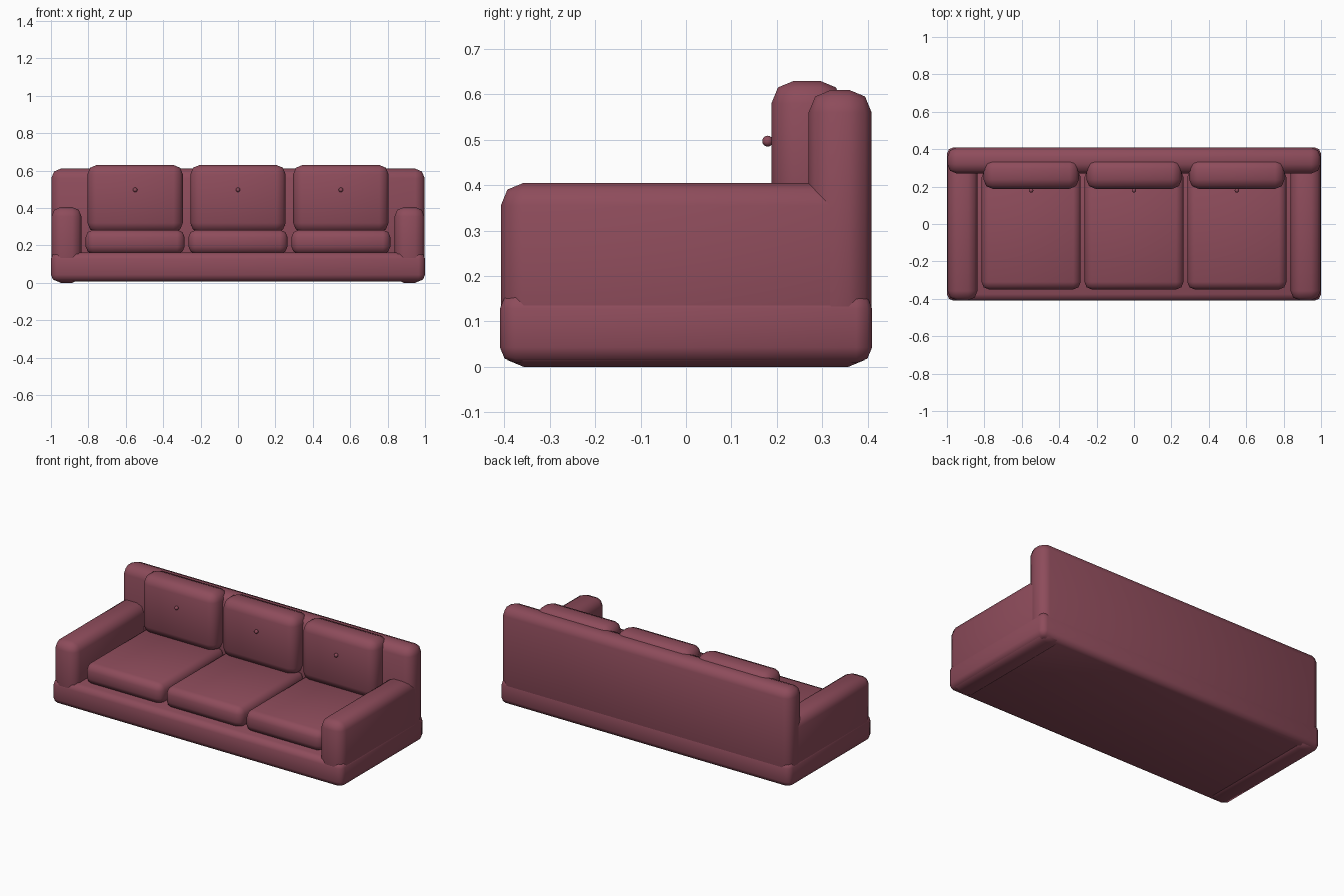
import bpy
import bmesh
from mathutils import Vector

cube = bpy.data.objects.get("Cube")
if cube:
    bpy.data.objects.remove(cube, do_unlink=True)

# One upholstery colour for the whole sofa
fabric = bpy.data.materials.new("plum fabric")
fabric.use_nodes = True
COLOUR = (0.27, 0.072, 0.105, 1)
fabric.diffuse_color = COLOUR
shader = fabric.node_tree.nodes["Principled BSDF"]
shader.inputs["Base Color"].default_value = COLOUR
shader.inputs["Roughness"].default_value = 0.8


def finish(name, bm):
    mesh = bpy.data.meshes.new(name)
    bm.to_mesh(mesh)
    bm.free()
    mesh.materials.append(fabric)
    for face in mesh.polygons:
        face.use_smooth = True
    obj = bpy.data.objects.new(name, mesh)
    bpy.context.collection.objects.link(obj)
    return obj


def padded_box(name, low, high, radius=0.05):
    """Box between two corners with softly rounded edges."""
    low, high = Vector(low), Vector(high)
    size, centre = high - low, (low + high) / 2
    bm = bmesh.new()
    bmesh.ops.create_cube(bm, size=1)
    for v in bm.verts:
        v.co = Vector(a * b for a, b in zip(v.co, size)) + centre
    bmesh.ops.bevel(bm, geom=bm.edges[:], offset=radius, segments=2,
                    profile=0.5, affect='EDGES')
    return finish(name, bm)


def button(name, location):
    bm = bmesh.new()
    bmesh.ops.create_uvsphere(bm, u_segments=12, v_segments=8, radius=0.012)
    bmesh.ops.translate(bm, verts=bm.verts, vec=location)
    return finish(name, bm)


# Frame: base, backrest and two arms
padded_box("base", (-1, -0.41, 0.008), (1, 0.41, 0.163), 0.035)
padded_box("backrest", (-0.998, 0.27, 0.012), (0.998, 0.409, 0.61))
for name, side in (("left_arm", 1), ("right_arm", -1)):
    xs = sorted((side * 0.837, side * 0.997))
    padded_box(name, (xs[0], -0.408, 0), (xs[1], 0.408, 0.405))

# Three seat cushions, back cushions and buttons
for label, x in (("right", -0.55), ("middle", 0), ("left", 0.55)):
    padded_box(label + "_seat_cushion", (x - 0.265, -0.35, 0.155),
               (x + 0.265, 0.29, 0.283), 0.04)
    padded_box(label + "_back_cushion", (x - 0.255, 0.188, 0.27),
               (x + 0.255, 0.345, 0.63))
    button(label + "_button", (x, 0.18, 0.497))
